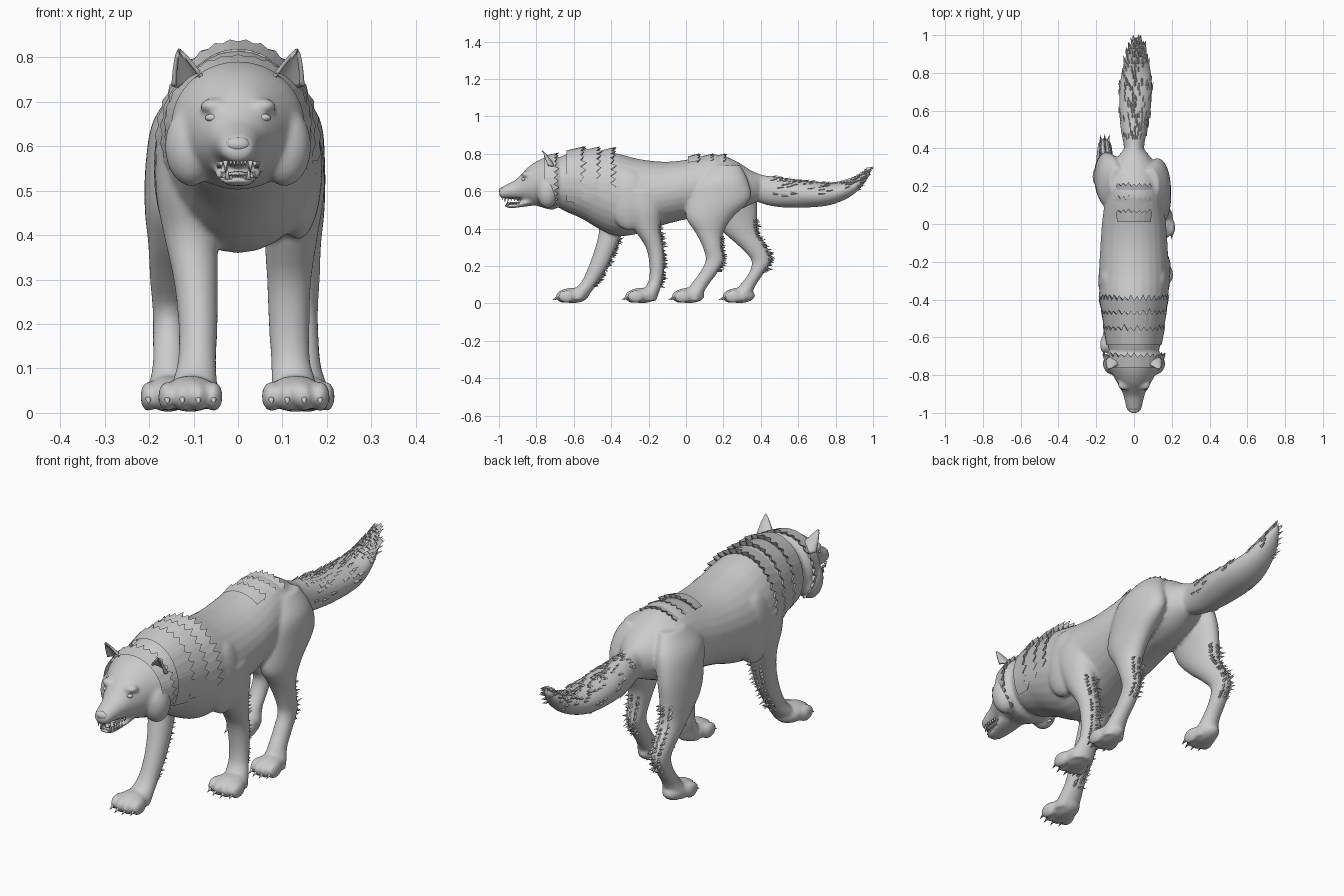
import bpy, bmesh, random
from math import sin, cos, pi, radians
from mathutils import Vector, Matrix

random.seed(4)


def finish(name, bm, smooth=True):
    bmesh.ops.recalc_face_normals(bm, faces=bm.faces)
    me = bpy.data.meshes.new(name)
    bm.to_mesh(me)
    bm.free()
    for p in me.polygons:
        p.use_smooth = smooth
    ob = bpy.data.objects.new(name, me)
    bpy.context.collection.objects.link(ob)
    return ob


def refine(rings, k=4):
    # Catmull-Rom between rings
    out = []
    R = [Vector(r) for r in rings]
    for i in range(len(R) - 1):
        a, b, c, d = R[max(i - 1, 0)], R[i], R[i + 1], R[min(i + 2, len(R) - 1)]
        for j in range(k):
            t = j / k
            out.append(0.5 * (2 * b + (c - a) * t + (2 * a - 5 * b + 4 * c - d) * t * t
                              + (3 * b - a - 3 * c + d) * t ** 3))
    return out + [R[-1]]


def loft(bm, rings, axis, n=28):
    # ring = (position on axis, low, high, centre x, half width)
    prev = first = None
    for t, lo, hi, cx, w in refine(rings):
        cur = []
        for i in range(n):
            a = 2 * pi * i / n
            x, s = cx + w * sin(a), (lo + hi) / 2 + (hi - lo) / 2 * cos(a)
            cur.append(bm.verts.new((x, t, s) if axis == 'y' else (x, s, t)))
        if prev:
            for i in range(n):
                j = (i + 1) % n
                bm.faces.new((prev[i], prev[j], cur[j], cur[i]))
        first = first or cur
        prev = cur
    bm.faces.new(first)
    bm.faces.new(prev)


def ball(bm, c, r, tilt=0):
    m = Matrix.Translation(c) @ Matrix.Rotation(tilt, 4, 'X') @ Matrix.Diagonal((*r, 1))
    bmesh.ops.create_uvsphere(bm, u_segments=20, v_segments=12, radius=1, matrix=m)


def spike(bm, p, d, length, width, sides=4):
    q = Vector(d).to_track_quat('Z', 'Y').to_matrix().to_4x4()
    m = Matrix.Translation(p) @ q @ Matrix.Translation((0, 0, length / 2))
    bmesh.ops.create_cone(bm, cap_ends=True, segments=sides, radius1=width,
                          radius2=0, depth=length, matrix=m)


def collar(bm, y0, y1, zc, rz, w, span, n, flare, tooth=0.03):
    # flared strip of fur with a jagged rear edge
    prev = None
    for i in range(n + 1):
        a = radians(span) * (2 * i / n - 1)
        k = 1 + flare
        y = y1 + (i % 2) * tooth * random.uniform(.6, 1.2)
        if i % 2:
            k += .03
        cur = (bm.verts.new((w * .96 * sin(a), y0, zc + rz * .96 * cos(a))),
               bm.verts.new((w * k * sin(a), y, zc + rz * k * cos(a))),
               bm.verts.new((w * .93 * sin(a), y1, zc + rz * .93 * cos(a))))
        if prev:
            bm.faces.new((prev[0], cur[0], cur[1], prev[1]))
            bm.faces.new((prev[1], cur[1], cur[2], prev[2]))
        prev = cur


torso = [(-.74, .56, .74, 0, .10), (-.66, .50, .79, 0, .135), (-.56, .455, .815, 0, .155),
         (-.45, .39, .815, 0, .172), (-.36, .36, .80, 0, .183), (-.25, .375, .772, 0, .185),
         (-.12, .42, .758, 0, .178), (0, .45, .768, 0, .17), (.12, .47, .795, 0, .155),
         (.2, .48, .79, 0, .15), (.28, .50, .755, 0, .13), (.35, .53, .71, 0, .09), (.4, .55, .69, 0, .05)]
tail = [(.34, .56, .70, 0, .05), (.42, .53, .685, 0, .055), (.5, .515, .672, 0, .07),
        (.6, .512, .658, .005, .083), (.72, .518, .645, .01, .086), (.8, .535, .643, .012, .078),
        (.88, .572, .662, .014, .06), (.94, .625, .692, .015, .04), (.985, .69, .725, .015, .014)]
head = [(-.998, .578, .602, 0, .02), (-.985, .563, .622, 0, .036), (-.95, .56, .64, 0, .046),
        (-.91, .556, .662, 0, .055), (-.875, .55, .697, 0, .07), (-.84, .535, .732, 0, .09),
        (-.79, .52, .765, 0, .118), (-.74, .505, .785, 0, .145), (-.70, .505, .79, 0, .15),
        (-.66, .54, .77, 0, .12)]
jaw = [(-.968, .516, .530, 0, .02), (-.94, .51, .533, 0, .036), (-.90, .513, .538, 0, .043),
       (-.86, .518, .56, 0, .052), (-.80, .525, .6, 0, .06)]

# legs in mid-stride: rings from hip or shoulder to ankle
front_far = [(.6, -.5, -.27, -.125, .06), (.5, -.49, -.29, -.12, .065), (.4, -.465, -.33, -.107, .06),
             (.3, -.485, -.37, -.095, .05), (.2, -.52, -.415, -.09, .044), (.12, -.557, -.465, -.092, .043),
             (.07, -.6, -.5, -.097, .05), (.02, -.63, -.54, -.1, .055)]
front_near = [(.6, -.37, -.13, .13, .06), (.5, -.33, -.13, .13, .065), (.4, -.28, -.135, .12, .06),
              (.3, -.215, -.12, .115, .05), (.2, -.195, -.115, .115, .046), (.12, -.2, -.125, .118, .044),
              (.07, -.23, -.14, .125, .05), (.015, -.25, -.16, .13, .055)]
hind_near = [(.74, .13, .29, .09, .04), (.66, .05, .33, .115, .07), (.56, .01, .345, .128, .068),
             (.46, 0, .25, .133, .062), (.38, .05, .2, .135, .052), (.3, .09, .195, .14, .044),
             (.23, .105, .205, .143, .037), (.16, .07, .165, .145, .037), (.1, .025, .12, .15, .038),
             (.05, 0, .09, .155, .05), (.015, 0, .08, .155, .05)]
hind_far = [(.74, .15, .3, -.09, .04), (.66, .08, .36, -.12, .07), (.56, .1, .38, -.14, .068),
            (.46, .13, .38, -.15, .06), (.38, .2, .385, -.152, .05), (.3, .29, .43, -.155, .043),
            (.23, .35, .455, -.155, .037), (.16, .335, .415, -.155, .037), (.1, .29, .375, -.155, .038),
            (.05, .26, .35, -.155, .05), (.015, .25, .33, -.155, .05)]
legs = [front_far, front_near, hind_near, hind_far]
paws = [(-.107, -.71, .072), (.13, -.34, .076), (.155, -.09, .062), (-.157, .18, .062)]

# body: overlapping lofts fused into one smooth skin
bm = bmesh.new()
for part in (torso, tail, head, jaw):
    loft(bm, part, 'y')
for leg in legs:
    loft(bm, leg, 'z')
claws = bmesh.new()
for x, toe, w in paws:
    ball(bm, (x, toe + .105, .043), (w * .85, .085, .041))
    for o in (-.72, -.25, .25, .72):
        y = toe + .05 + abs(o) * .03
        ball(bm, (x + o * w, y, .037), (.29 * w, .045, .034))
        spike(claws, (x + o * w, y - .025, .036), (0, -1, -.45), .042, .010, 8)
for s in (-1, 1):
    ball(bm, (s * .135, -.30, .55), (.055, .11, .16))       # shoulders
    ball(bm, (s * .052, -.85, .69), (.035, .03, .018))      # brows
    ball(bm, (s * .105, -.74, .60), (.06, .06, .09))        # cheeks
body = finish("body", bm)
rm = body.modifiers.new("fuse", 'REMESH')
rm.mode, rm.voxel_size, rm.use_smooth_shade = 'VOXEL', .008, True
sm = body.modifiers.new("soften", 'SMOOTH')
sm.factor, sm.iterations = .5, 5
finish("claws", claws)

# ears: cupped half cones, open to the front
bm = bmesh.new()
prev = None
for k in range(9):
    t = k / 8
    r = .044 * (1 - t) ** .75 + .001
    c = Vector((.105, -.725, .735)).lerp(Vector((.133, -.768, .82)), t)
    row = [bm.verts.new(c + Vector((r * sin(a), .6 * r * cos(a), 0)))
           for a in [radians(-115 + 23 * i) for i in range(11)]]
    if prev:
        for i in range(10):
            bm.faces.new((prev[i], prev[i + 1], row[i + 1], row[i]))
    prev = row
ears = finish("ears", bm)
ears.modifiers.new("thickness", 'SOLIDIFY').thickness = .008
ears.modifiers.new("pair", 'MIRROR')

# eyes, nose, tongue
bm = bmesh.new()
for s in (-1, 1):
    ball(bm, (s * .058, -.868, .664), (.016, .012, .009))
finish("eyes", bm)
bm = bmesh.new()
ball(bm, (0, -.985, .604), (.027, .016, .017))
finish("nose", bm)
bm = bmesh.new()
ball(bm, (0, -.905, .537), (.026, .05, .007))
finish("tongue", bm)

# teeth: rows in both jaws with longer canines
bm = bmesh.new()
for s in (-1, 1):
    spike(bm, (s * .028, -.968, .568), (0, 0, -1), .032, .006, 8)
    spike(bm, (s * .024, -.955, .525), (0, 0, 1), .03, .006, 8)
    for i in range(5):
        spike(bm, (s * (.038 + .002 * i), -.95 + i * .016, .566), (0, 0, -1), .018, .006, 6)
        spike(bm, (s * (.031 + .002 * i), -.94 + i * .016, .528), (0, 0, 1), .016, .006, 6)
for i in range(-2, 3):
    spike(bm, (i * .008, -.982, .567), (0, 0, -1), .014, .004, 6)
    spike(bm, (i * .007, -.96, .524), (0, 0, 1), .014, .004, 6)
finish("teeth", bm)

# ruff, cheek and rump fur layers
bm = bmesh.new()
collar(bm, -.76, -.705, .645, .15, .155, 142, 46, .05, .025)
collar(bm, -.64, -.565, .645, .18, .152, 125, 40, .06)
collar(bm, -.56, -.48, .625, .20, .163, 112, 40, .05)
collar(bm, -.48, -.405, .605, .215, .174, 100, 40, .05)
for y in (.06, .13, .20):
    collar(bm, y - .05, y, .63, .163, .15, 38, 14, .03, .02)
finish("ruff_fur", bm, False)

# tufts along the tail and down the backs of the legs
bm = bmesh.new()
rings = refine(tail)
for _ in range(170):
    i = random.randrange(6, len(rings) - 1)
    t, lo, hi, cx, w = rings[i]
    a = random.choice((1, -1)) * min(pi, abs(random.gauss(0, .9)))
    n = Vector((sin(a), 0, cos(a)))
    along = Vector((0, .06, (sum(rings[i + 1][1:3]) - lo - hi) * .5)).normalized()
    spike(bm, (cx + .94 * w * n.x, t - .01, (lo + hi) / 2 + .94 * (hi - lo) / 2 * n.z),
          along + n * .3, random.uniform(.025, .045), .009)
for k in range(5):
    spike(bm, (.015 + random.uniform(-.015, .015), .955, .69), (random.uniform(-.3, .3), 1, .9), .05, .012)
for leg, top, low in zip(legs, (.36, .42, .36, .45), (.1, .1, .16, .17)):
    for t, lo, hi, cx, w in refine(leg, 6):
        if low < t < top:
            for o in (-.45, 0, .45):
                spike(bm, (cx + o * w, hi - .012 - abs(o) * .012, t + random.uniform(-.008, .008)),
                      (o * .5, 1, random.uniform(-.5, .3)), random.uniform(.022, .04), .008)
finish("fur_tufts", bm, False)
